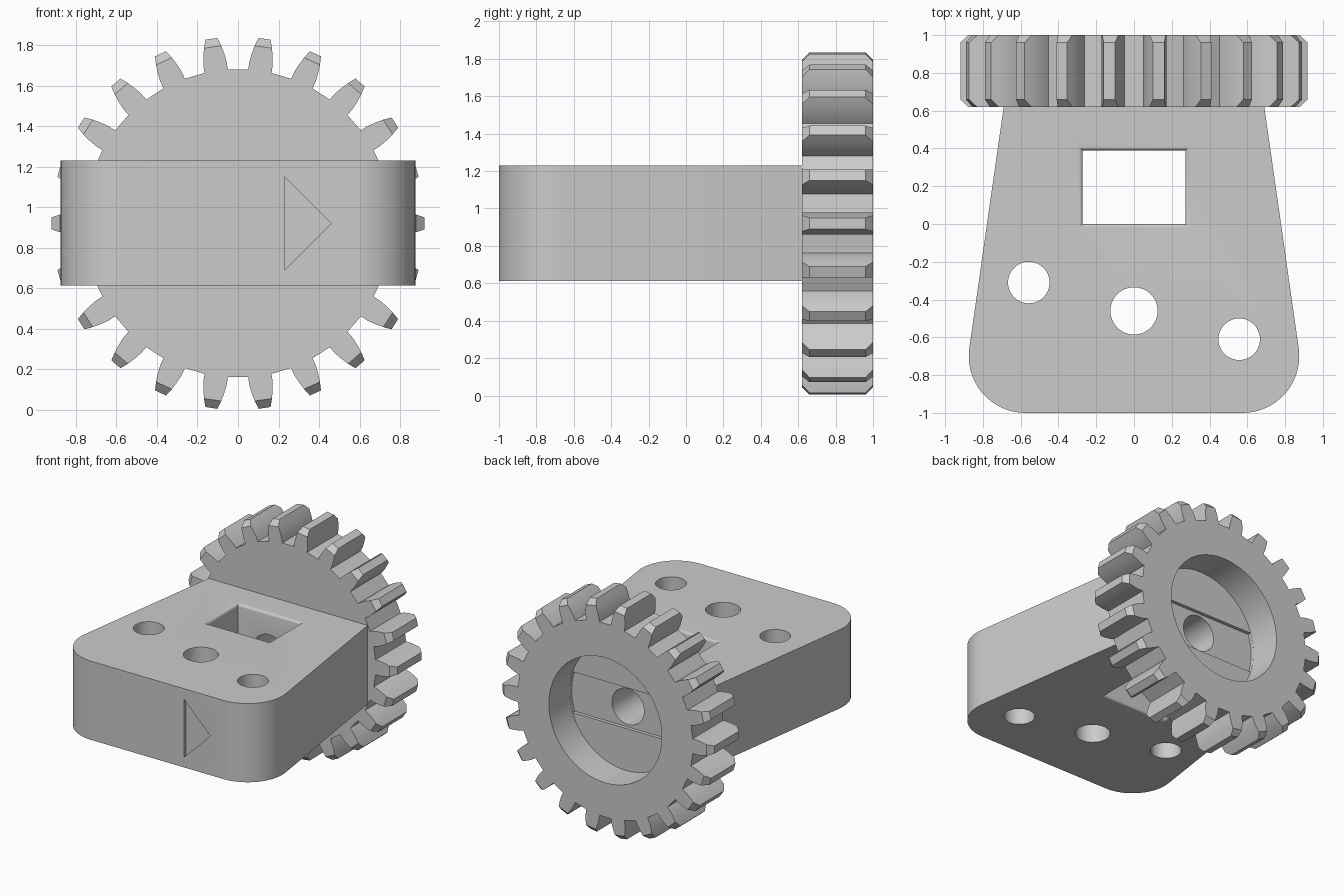
import bpy, bmesh
from math import sin, cos, pi, radians, asin

if "Cube" in bpy.data.objects:
    bpy.data.objects.remove(bpy.data.objects["Cube"])

CZ = 0.92  # height of the gear axis


def loft(name, rings):
    """Closed solid through rings that share one point count."""
    bm = bmesh.new()
    rows = [[bm.verts.new(p) for p in ring] for ring in rings]
    n = len(rows[0])
    for a, b in zip(rows, rows[1:]):
        for i in range(n):
            j = (i + 1) % n
            bm.faces.new((a[i], a[j], b[j], b[i]))
    bm.faces.new(rows[0])
    bm.faces.new(rows[-1])
    bmesh.ops.remove_doubles(bm, verts=bm.verts, dist=1e-5)
    bmesh.ops.recalc_face_normals(bm, faces=bm.faces)
    me = bpy.data.meshes.new(name)
    bm.to_mesh(me)
    bm.free()
    ob = bpy.data.objects.new(name, me)
    bpy.context.collection.objects.link(ob)
    return ob


def along_y(name, pts, y0, y1):
    return loft(name, [[(u, y, v) for u, v in pts] for y in (y0, y1)])


def along_z(name, pts, z0, z1):
    return loft(name, [[(u, v, z) for u, v in pts] for z in (z0, z1)])


def arc(cx, cy, r, a0, a1, n):
    return [(cx + r * cos(a0 + (a1 - a0) * i / n), cy + r * sin(a0 + (a1 - a0) * i / n))
            for i in range(n + 1)]


def circle(cx, cy, r, n=48):
    return arc(cx, cy, r, 0, 2 * pi, n)[:-1]


def boolean(ob, other, op):
    bpy.context.view_layer.objects.active = ob
    m = ob.modifiers.new(op.lower(), 'BOOLEAN')
    m.operation, m.solver, m.object = op, 'EXACT', other
    bpy.ops.object.modifier_apply(modifier=m.name)
    bpy.data.objects.remove(other, do_unlink=True)


# Gear: 22 curved teeth, tips chamfered at both faces
flank = [(0.76, 0.058), (0.80, 0.058), (0.84, 0.052), (0.88, 0.043), (0.92, 0.030)]


def gear_ring(y, chamfered):
    prof = flank[:-1] + [flank[-2]] if chamfered else flank
    ring = []
    for t in range(22):
        side = [(r, -w) for r, w in prof] + [(r, w) for r, w in reversed(prof)]
        for r, w in side:
            a = 2 * pi * t / 22 + asin(w / r)
            ring.append((r * cos(a), y, CZ + r * sin(a)))
    return ring


gear = loft("gear", [gear_ring(0.62, True), gear_ring(0.66, False),
                     gear_ring(0.96, False), gear_ring(1.0, True)])

# Tapered block with rounded front corners
half = arc(0.575, -0.70, 0.30, -pi / 2, radians(8), 14) + [(0.69, 0.62), (0.686, 0.65)]
block = along_z("geared_block", half + [(-x, y) for x, y in reversed(half)], 0.613, 1.23)
boolean(block, gear, 'UNION')

# Rear round recess with a shallow cross groove
boolean(block, along_y("recess_cutter", circle(0, CZ, 0.49, 64), 0.745, 1.1), 'DIFFERENCE')
g = asin(0.16 / 0.489)
groove = arc(0, CZ, 0.489, -g, g, 8) + arc(0, CZ, 0.489, pi - g, pi + g, 8)
boolean(block, along_y("groove_cutter", groove, 0.718, 0.8), 'DIFFERENCE')

# Square window with softly rounded rims
rings = []
R = 0.022
steps = [R * 1.2] + [R * (1 - sin(i * pi / 8)) for i in range(5)]
levels = []
for i in range(5):
    a = i * pi / 8
    levels.append((R * (1 - cos(a)), R * (1 - sin(a))))  # depth below face, flare
levels = [(-0.05, R)] + levels
stack = [(1.23 - d, f) for d, f in levels] + [(0.613 + d, f) for d, f in reversed(levels)]
for z, f in stack:
    x, y0, y1 = 0.272 + f, 0.0 - f, 0.39 + f
    rings.append([(-x, y0, z), (x, y0, z), (x, y1, z), (-x, y1, z)])
boolean(block, loft("window_cutter", rings), 'DIFFERENCE')

# Axle bore from the window to the recess
boolean(block, along_y("bore_cutter", circle(0, CZ, 0.14, 40), 0.2, 0.85), 'DIFFERENCE')

# Three vertical holes
for x, y, r in ((-0.557, -0.31, 0.11), (0, -0.46, 0.125), (0.557, -0.61, 0.11)):
    boolean(block, along_z("hole_cutter", circle(x, y, r), 0.5, 1.4), 'DIFFERENCE')

# Engraved arrow on the front
boolean(block, along_y("arrow_cutter", [(0.23, 0.69), (0.46, 0.92), (0.23, 1.15)],
                       -1.1, -0.97), 'DIFFERENCE')

block.select_set(True)
bpy.context.view_layer.objects.active = block
bpy.ops.object.shade_smooth_by_angle(angle=radians(25))
